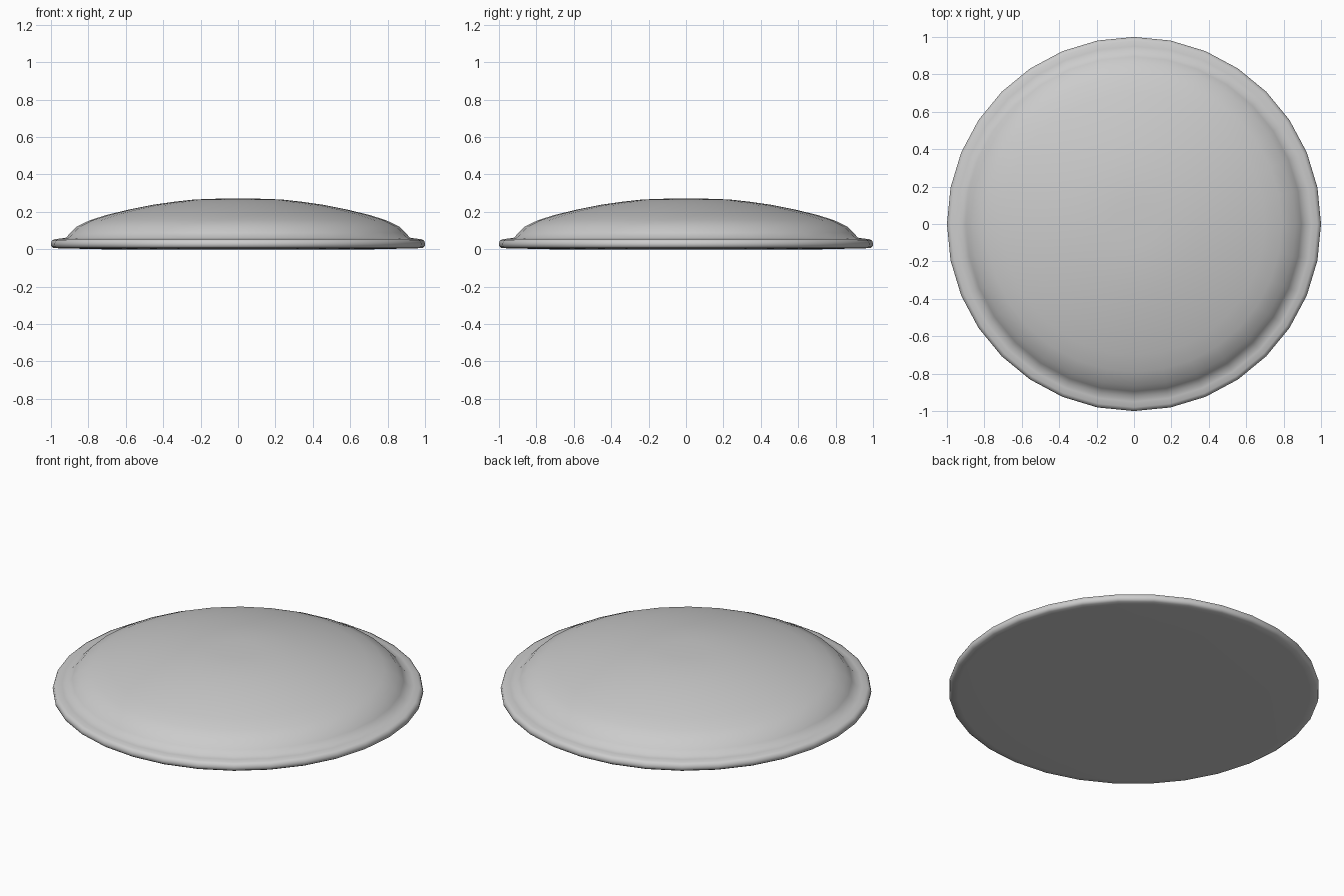
import bpy, bmesh, math

if "Cube" in bpy.data.objects:
    bpy.data.objects.remove(bpy.data.objects["Cube"])

SIDES = 32
# Half profile (radius, height): underside, rolled rim, then shallow dome
PROFILE = [(0.73, 0.0), (0.95, 0.005), (0.985, 0.006), (0.998, 0.015), (1.0, 0.03),
           (0.995, 0.046), (0.98, 0.054), (0.95, 0.057), (0.92, 0.062), (0.895, 0.088),
           (0.865, 0.12), (0.79, 0.156), (0.70, 0.184), (0.58, 0.213),
           (0.46, 0.237), (0.35, 0.253), (0.235, 0.266), (0.12, 0.27)]


def lathe(name, profile, bottom, top):
    bm = bmesh.new()
    rings = []
    for r, z in profile:
        rings.append([bm.verts.new((r * math.cos(math.tau * i / SIDES),
                                    r * math.sin(math.tau * i / SIDES), z))
                      for i in range(SIDES)])
    low, high = bm.verts.new((0, 0, bottom)), bm.verts.new((0, 0, top))
    for i in range(SIDES):
        j = (i + 1) % SIDES
        for a, b in zip(rings, rings[1:]):
            bm.faces.new((a[i], a[j], b[j], b[i]))
        bm.faces.new((low, rings[0][j], rings[0][i]))
        bm.faces.new((high, rings[-1][i], rings[-1][j]))
    for f in bm.faces:
        f.smooth = True
    bmesh.ops.recalc_face_normals(bm, faces=bm.faces)
    mesh = bpy.data.meshes.new(name)
    bm.to_mesh(mesh)
    bm.free()
    obj = bpy.data.objects.new(name, mesh)
    bpy.context.collection.objects.link(obj)
    return obj


# Domed cap with a flat base and rounded rim
lathe("domed_cap", PROFILE, 0.0, 0.271)
